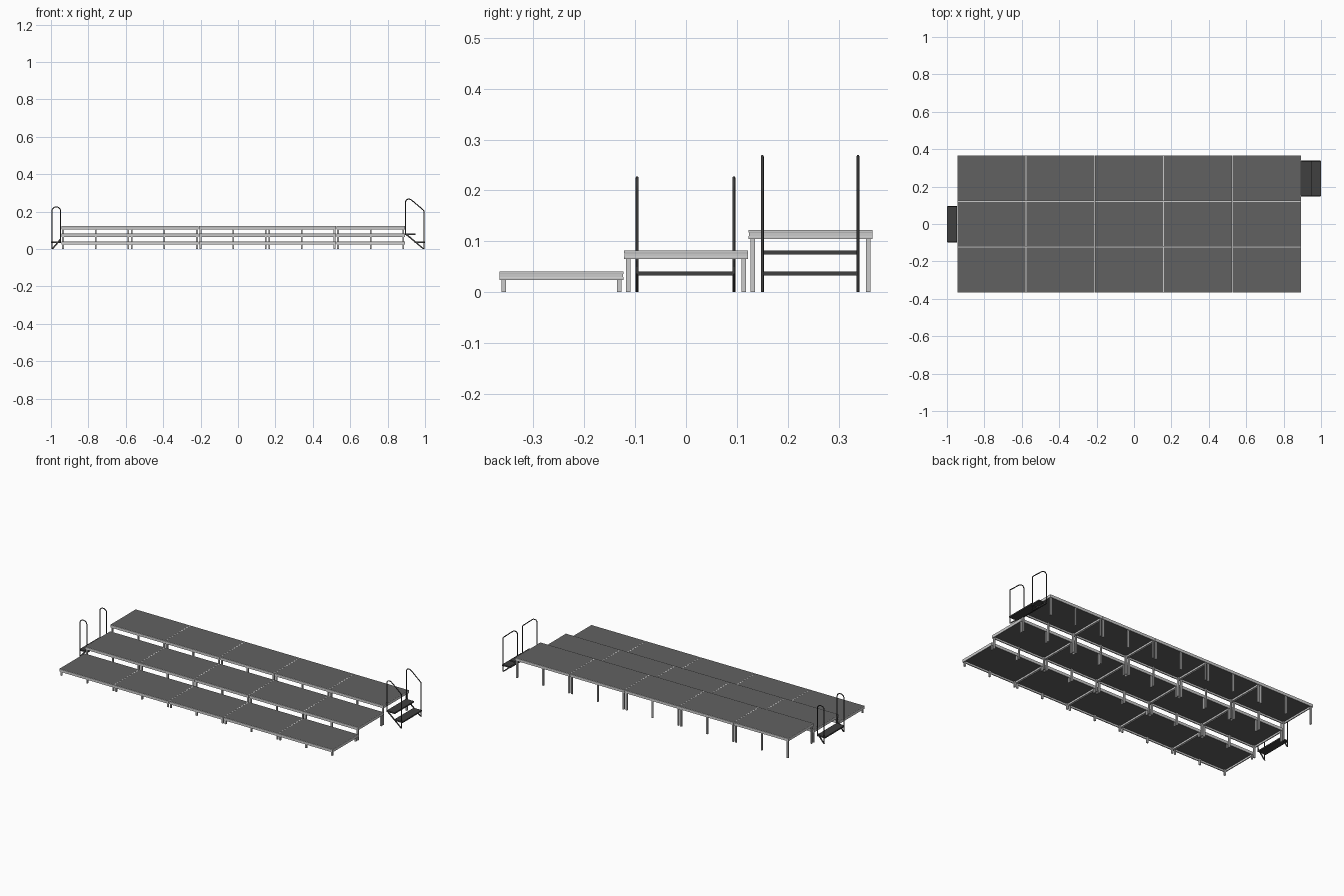
import bpy, bmesh, math
from mathutils import Vector

if "Cube" in bpy.data.objects:
    bpy.data.objects.remove(bpy.data.objects["Cube"])

X0, X1, Y0 = -0.945, 0.893, -0.367
COLS, ROWS = 5, 3
PW, PD = (X1 - X0) / COLS, 0.2447
TOPS = [0.041, 0.082, 0.122]
GAP = 0.0006


def material(name, c):
    m = bpy.data.materials.new(name)
    m.diffuse_color = (c, c, c, 1)
    m.use_nodes = True
    m.node_tree.nodes["Principled BSDF"].inputs["Base Color"].default_value = m.diffuse_color
    return m


DECK = material("deck_board", 0.12)
DARK = material("dark_metal", 0.05)


def add(name, bm, mat=None):
    bmesh.ops.recalc_face_normals(bm, faces=bm.faces)
    me = bpy.data.meshes.new(name)
    bm.to_mesh(me)
    bm.free()
    if mat:
        me.materials.append(mat)
    ob = bpy.data.objects.new(name, me)
    bpy.context.collection.objects.link(ob)
    return ob


def box(bm, x0, x1, y0, y1, z0, z1):
    vs = bmesh.ops.create_cube(bm, size=1)["verts"]
    for v in vs:
        v.co = Vector(((x0 + x1) / 2 + v.co.x * (x1 - x0),
                       (y0 + y1) / 2 + v.co.y * (y1 - y0),
                       (z0 + z1) / 2 + v.co.z * (z1 - z0)))


# Frame extrusion section: (inset from the edge, height below the deck top)
SECTION = [(0, 0), (0, -0.004), (0.0004, -0.0055), (0.0004, -0.0115), (0, -0.013),
           (0, -0.017), (0.006, -0.017), (0.006, -0.0065), (0.003, -0.0065), (0.003, 0)]


def frame(bm, x0, x1, y0, y1, top):
    rings = []
    for sx, sy in ((0, 0), (1, 0), (1, 1), (0, 1)):
        rings.append([bm.verts.new((x1 - i if sx else x0 + i,
                                    y1 - i if sy else y0 + i, top + z)) for i, z in SECTION])
    n = len(SECTION)
    for a in range(4):
        p, q = rings[a], rings[(a + 1) % 4]
        for k in range(n):
            bm.faces.new((p[k], q[k], q[(k + 1) % n], p[(k + 1) % n]))


# Stage panels: dark board in a metal frame on six legs
for r in range(ROWS):
    for c in range(COLS):
        top = TOPS[r]
        x0, x1 = X0 + c * PW + GAP, X0 + (c + 1) * PW - GAP
        y0, y1 = Y0 + r * PD + GAP, Y0 + (r + 1) * PD - GAP
        tag = f"_row{r + 1}_{c + 1}"
        bm = bmesh.new()
        frame(bm, x0, x1, y0, y1, top)
        add("panel_frame" + tag, bm)
        bm = bmesh.new()
        box(bm, x0 + 0.003, x1 - 0.003, y0 + 0.003, y1 - 0.003, top - 0.0065, top)
        add("panel_board" + tag, bm, DECK)
        bm = bmesh.new()
        h = 0.0045
        for x in (x0 + 0.009, (x0 + x1) / 2, x1 - 0.009):
            for y in (y0 + 0.0085, y1 - 0.0085):
                box(bm, x - h, x + h, y - h, y + h, 0, top - 0.0065)
        add("panel_legs" + tag, bm)


def rounded(pts, radii, steps=8):
    # polyline with its corners replaced by arcs
    out = [Vector(pts[0])]
    for i in range(1, len(pts) - 1):
        p = Vector(pts[i])
        a, b = (Vector(pts[i - 1]) - p).normalized(), (Vector(pts[i + 1]) - p).normalized()
        half = a.angle(b) / 2
        rad = radii[i - 1]
        mid = p + (a + b).normalized() * (rad / math.sin(half))
        s, e = p + a * rad / math.tan(half) - mid, p + b * rad / math.tan(half) - mid
        sweep = s.angle(e)
        for k in range(steps + 1):
            t = k / steps
            out.append(mid + (s * math.sin((1 - t) * sweep) + e * math.sin(t * sweep)) / math.sin(sweep))
    return out + [Vector(pts[-1])]


def tube(name, pts, y, radius=0.0028):
    cu = bpy.data.curves.new(name, "CURVE")
    cu.dimensions = "3D"
    cu.bevel_depth = radius
    cu.bevel_resolution = 2
    cu.use_fill_caps = True
    sp = cu.splines.new("POLY")
    sp.points.add(len(pts) - 1)
    for q, p in zip(sp.points, pts):
        q.co = (p[0], y, p[1], 1)
    cu.materials.append(DARK)
    ob = bpy.data.objects.new(name, cu)
    bpy.context.collection.objects.link(ob)
    bpy.ops.object.select_all(action="DESELECT")
    ob.select_set(True)
    bpy.context.view_layer.objects.active = ob
    bpy.ops.object.convert(target="MESH")
    bpy.ops.object.shade_smooth_by_angle(angle=math.radians(50))


def stair(name, ys, rail, radii, stringer, treads):
    for i, y in enumerate(ys):
        tube(f"{name}_handrail_{i + 1}", rounded(rail, radii), y)
        # sloping side plate under the treads
        s = 1 if i == 0 else -1
        bm = bmesh.new()
        f = bm.faces.new([bm.verts.new((x, y - s * 0.001, z)) for x, z in stringer])
        g = bmesh.ops.extrude_face_region(bm, geom=[f])["geom"]
        for v in g:
            if isinstance(v, bmesh.types.BMVert):
                v.co.y += s * 0.003
        add(f"{name}_stringer_{i + 1}", bm, DARK)
    bm = bmesh.new()
    for x0, x1, z in treads:
        box(bm, x0, x1, ys[0] + 0.001, ys[1] - 0.001, z - 0.008, z)
    add(f"{name}_treads", bm, DARK)


# Left stair: one tread up to the middle row
stair("left_stair", (-0.096, 0.094),
      [(-0.995, 0), (-0.995, 0.225), (-0.9485, 0.225), (-0.9485, 0.036)], (0.022, 0.022),
      [(-0.998, 0), (-0.988, 0), (-0.946, 0.05), (-0.946, 0.062)],
      [(-1.0, -0.946, 0.041)])

# Right stair: two treads up to the back row
stair("right_stair", (0.15, 0.338),
      [(0.994, 0), (0.994, 0.206), (0.922, 0.267), (0.896, 0.267), (0.896, 0.074)],
      (0.012, 0.025, 0.016),
      [(0.998, 0), (0.988, 0), (0.894, 0.078), (0.894, 0.089)],
      [(0.945, 1.0, 0.041), (0.894, 0.948, 0.082)])
